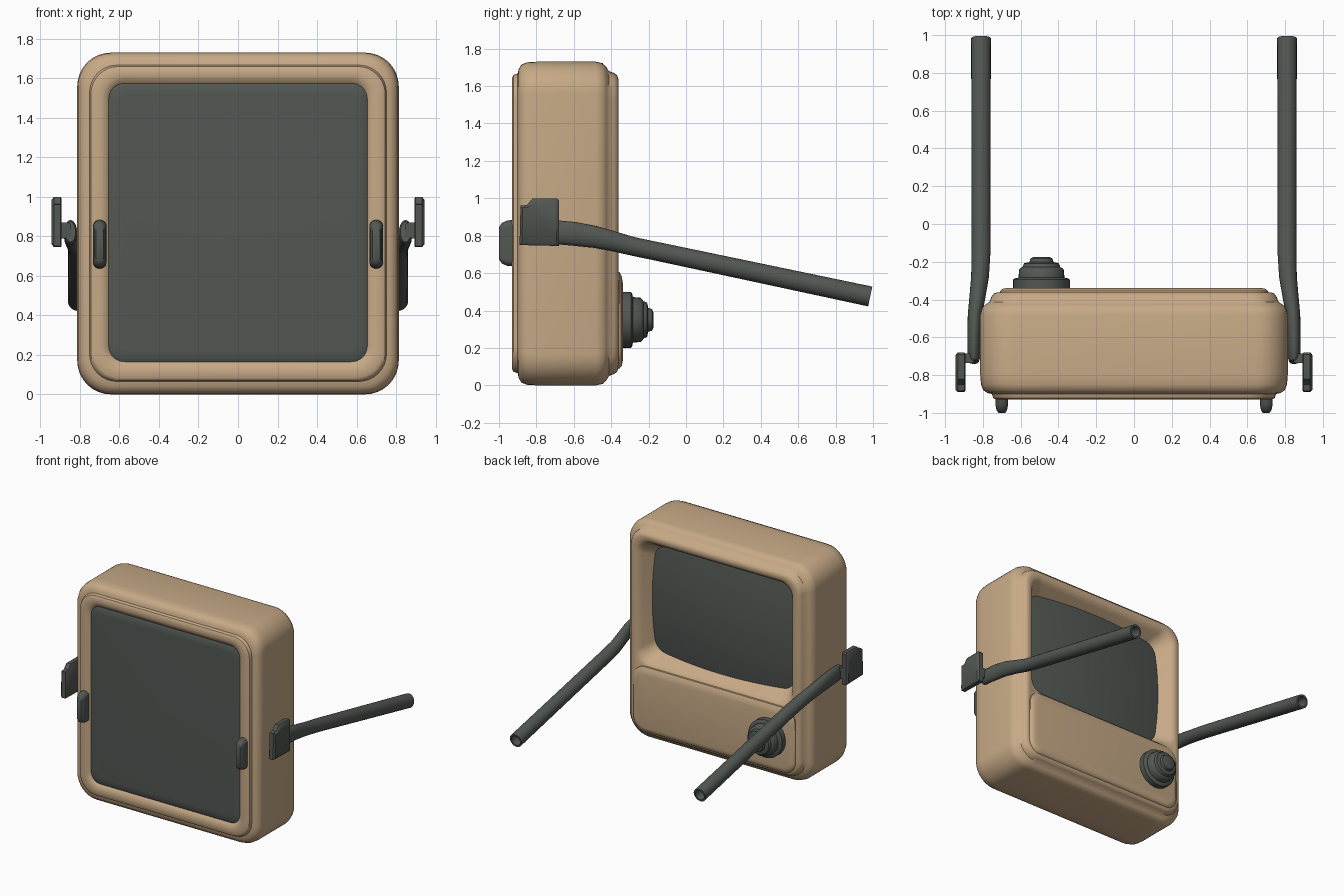
import bpy, bmesh, math
from mathutils import Vector


def material(name, rgb):
    m = bpy.data.materials.new(name)
    m.diffuse_color = (*rgb, 1)
    return m


TAN = material("tan_plastic", (0.57, 0.40, 0.24))
DARK = material("dark_grey", (0.085, 0.097, 0.088))


def finish(bm, name, mat, angle=40):
    bmesh.ops.recalc_face_normals(bm, faces=bm.faces)
    me = bpy.data.meshes.new(name)
    bm.to_mesh(me)
    bm.free()
    me.materials.append(mat)
    me.shade_smooth()
    me.set_sharp_from_angle(angle=math.radians(angle))
    ob = bpy.data.objects.new(name, me)
    bpy.context.collection.objects.link(ob)
    return ob


def loft(name, rings, mat, angle=40):
    """Skin a list of equal-length point rings and cap both ends."""
    bm = bmesh.new()
    vs = [[bm.verts.new(p) for p in r] for r in rings]
    n = len(vs[0])
    for a, b in zip(vs, vs[1:]):
        for i in range(n):
            bm.faces.new((a[i], a[(i + 1) % n], b[(i + 1) % n], b[i]))
    bm.faces.new(vs[0])
    bm.faces.new(vs[-1])
    return finish(bm, name, mat, angle)


def rrect(y, hw, z0, z1, r, cx=0, seg=8):
    """Rounded rectangle facing y."""
    pts = []
    corners = [(hw - r, z1 - r), (-hw + r, z1 - r), (-hw + r, z0 + r), (hw - r, z0 + r)]
    for k, (x, z) in enumerate(corners):
        for i in range(seg + 1):
            a = math.pi / 2 * (k + i / seg)
            pts.append((cx + x + r * math.cos(a), y, z + r * math.sin(a)))
    return pts


def circle(c, rx, rz, tilt=0, n=24):
    """Ellipse facing y, leaning by tilt."""
    out = []
    for i in range(n):
        a = 2 * math.pi * i / n
        s = rz * math.sin(a)
        out.append((c[0] + rx * math.cos(a), c[1] + s * math.sin(tilt), c[2] + s * math.cos(tilt)))
    return out


# Housing: stepped front rim, sides, stepped back rim, sloped screen recess
loft("housing", [rrect(*p) for p in [
    (-0.900, 0.645, 0.175, 1.565, 0.07),
    (-0.912, 0.655, 0.165, 1.575, 0.08),
    (-0.924, 0.672, 0.145, 1.595, 0.10),
    (-0.930, 0.690, 0.125, 1.610, 0.11),
    (-0.930, 0.730, 0.085, 1.645, 0.13),
    (-0.922, 0.745, 0.072, 1.660, 0.14),
    (-0.900, 0.752, 0.065, 1.667, 0.14),
    (-0.895, 0.775, 0.040, 1.690, 0.15),
    (-0.880, 0.798, 0.015, 1.715, 0.17),
    (-0.850, 0.810, 0.003, 1.727, 0.17),
    (-0.800, 0.814, 0.000, 1.730, 0.17),
    (-0.480, 0.814, 0.000, 1.730, 0.17),
    (-0.445, 0.806, 0.008, 1.722, 0.17),
    (-0.425, 0.785, 0.028, 1.700, 0.16),
    (-0.412, 0.765, 0.050, 1.680, 0.15),
    (-0.385, 0.755, 0.060, 1.670, 0.14),
    (-0.368, 0.742, 0.072, 1.658, 0.13),
    (-0.362, 0.725, 0.090, 1.640, 0.12),
    (-0.362, 0.700, 0.600, 1.620, 0.12),
    (-0.372, 0.680, 0.620, 1.600, 0.11),
    (-0.395, 0.660, 0.640, 1.580, 0.10),
    (-0.540, 0.580, 0.720, 1.500, 0.08),
]], TAN)

# Slightly raised control panel under the screen
loft("control_panel", [rrect(*p) for p in [
    (-0.380, 0.715, 0.085, 0.61, 0.10),
    (-0.355, 0.710, 0.090, 0.605, 0.10),
    (-0.343, 0.695, 0.105, 0.58, 0.09),
    (-0.338, 0.670, 0.130, 0.55, 0.07),
]], TAN)

# Front plate
loft("front_plate", [rrect(*p) for p in [
    (-0.890, 0.655, 0.165, 1.575, 0.08),
    (-0.912, 0.655, 0.165, 1.575, 0.08),
    (-0.920, 0.640, 0.180, 1.560, 0.07),
    (-0.922, 0.600, 0.220, 1.520, 0.05),
]], DARK)

# Bulging screen, its edge buried in the sloped recess walls
bm = bmesh.new()
bmesh.ops.create_grid(bm, x_segments=28, y_segments=28, size=1)
for v in bm.verts:
    u, w = v.co.x, v.co.y
    v.co = Vector((0.66 * u, -0.415 - 0.055 * u * u - 0.045 * w * w, 1.11 + 0.49 * w))
screen = finish(bm, "screen", DARK)
if screen.data.polygons[0].normal.y < 0:
    screen.data.flip_normals()

# Stepped control knob
loft("knob", [circle((-0.49, y, 0.35), r, r, n=32) for y, r in [
    (-0.37, 0.150), (-0.295, 0.150), (-0.288, 0.142), (-0.284, 0.122),
    (-0.242, 0.118), (-0.232, 0.108), (-0.228, 0.100), (-0.208, 0.092),
    (-0.202, 0.064), (-0.182, 0.058), (-0.175, 0.042)]], DARK)

for side, s in (("left", -1), ("right", 1)):
    # Hollow temple arm, bending outward where it meets the housing
    t = 0.21
    path = [(0.81, 0.88, 0.497, 0.038, 0.040), (0.81, 0.985, 0.475, 0.038, 0.040),
            (0.81, 0.985, 0.475, 0.052, 0.054), (0.81, -0.15, 0.715, 0.050, 0.050),
            (0.815, -0.28, 0.742, 0.047, 0.050), (0.828, -0.38, 0.768, 0.043, 0.053),
            (0.842, -0.48, 0.792, 0.038, 0.058), (0.847, -0.60, 0.810, 0.035, 0.064),
            (0.848, -0.71, 0.820, 0.033, 0.064), (0.848, -0.73, 0.822, 0.026, 0.052)]
    loft(side + "_arm", [circle((s * x, y, z), rx, rz, t) for x, y, z, rx, rz in path], DARK)

    # Pivot joining arm and side pad
    loft(side + "_pivot", [rrect(y, 0.035, 0.79, 0.87, 0.02, s * 0.88, 4)
                           for y in (-0.735, -0.685)], DARK)

    # Notched side pad
    outline = [(-0.89, 0.75), (-0.68, 0.745), (-0.68, 0.99), (-0.69, 1.0),
               (-0.82, 1.0), (-0.85, 0.965), (-0.885, 0.96)]
    cy, cz = -0.785, 0.87
    loft(side + "_pad", [[(s * x, cy + (y - cy) * k, cz + (z - cz) * k) for y, z in outline]
                         for x, k in ((0.893, 0.94), (0.898, 1), (0.932, 1), (0.944, 0.88))], DARK)

    # Oval front button
    loft(side + "_button", [rrect(y, hw, 0.76 - h, 0.76 + h, hw * 0.98, s * 0.70, 6)
                            for y, hw, h in ((-0.90, 0.034, 0.125), (-0.955, 0.034, 0.122),
                                             (-0.985, 0.028, 0.108), (-1.0, 0.018, 0.085))], DARK)
